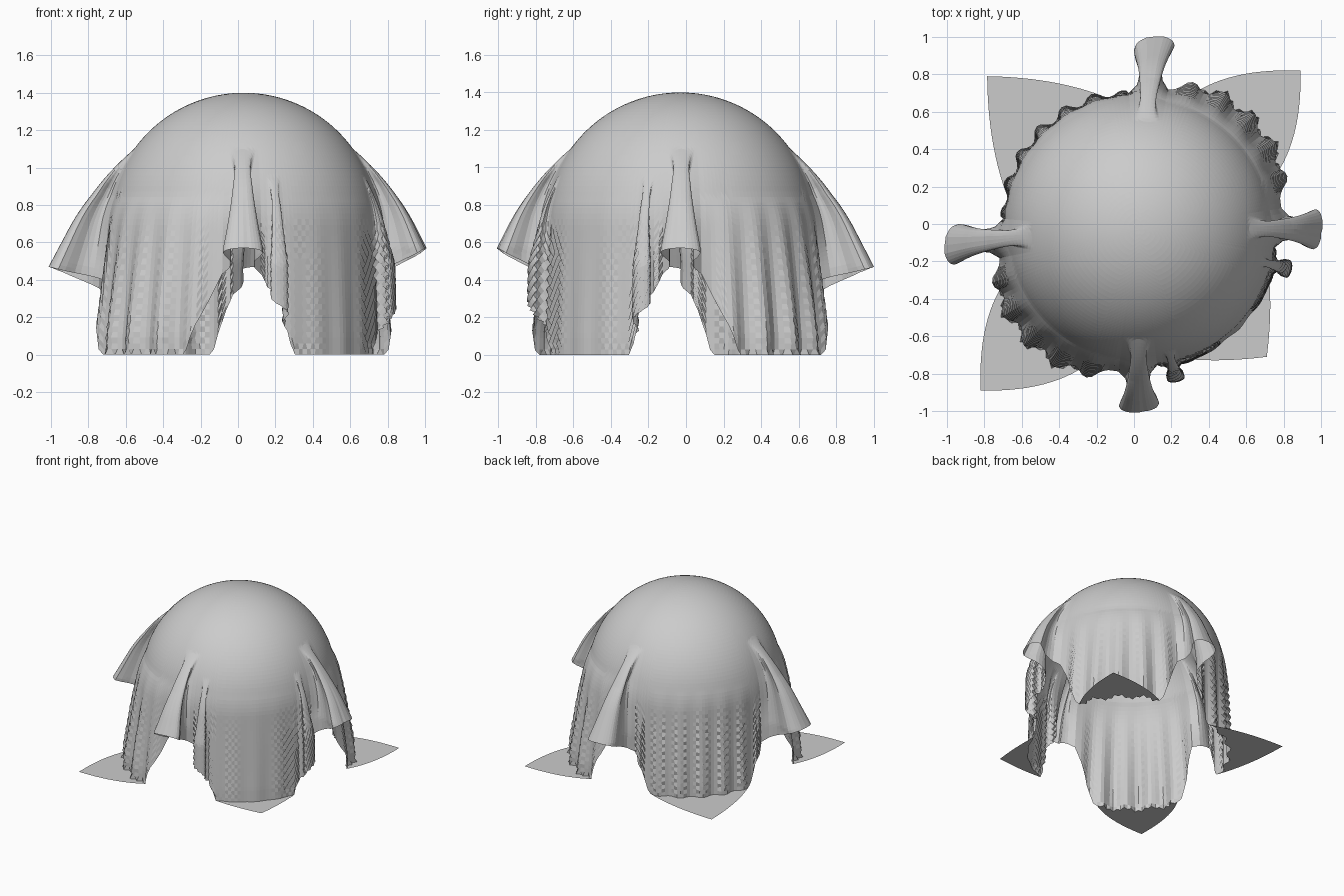
import bpy, bmesh, math
from mathutils import Vector

if "Cube" in bpy.data.objects:
    bpy.data.objects.remove(bpy.data.objects["Cube"])

CX, CY = 0.03, -0.03          # axis of the hidden ball the cloth hangs on
R, ZC = 0.72, 0.68
ROWS, FLAP_ROWS = 60, 10

# folds: angle, half width, depth, tip hem, hem at -side and +side, sideways lean, small flag
EARS = [(0.5, 8, 0.25, 0.57, 0.43, 0.43, -0.01, 0),
        (86.5, 8, 0.29, 0.47, 0.40, 0.32, -0.02, 0),
        (183.5, 8, 0.30, 0.47, 0.32, 0.40, 0.02, 0),
        (269.4, 8, 0.25, 0.57, 0.43, 0.43, 0.01, 0),
        (345.2, 3.6, 0.09, 0, 0, 0, 0, 1), (283.7, 3.6, 0.09, 0, 0, 0, 0, 1)]
# hanging corners: angle, half width on floor, foot radius, fold size, zigzag size, corner, edge bow
PANELS = [(45, 23, 0.845, 0.026, 0.004, (0.89, 0.82), 0.09),
          (135, 32, 0.75, 0.018, 0.011, (-0.785, 0.79), 0.07),
          (225, 23, 0.845, 0.026, 0.004, (-0.82, -0.89), 0.09),
          (315, 24, 0.75, 0.004, 0.011, (0.71, -0.71), 0.03)]
# half outline of a fold seen from above: tangent offset, outward share
OMEGA = [(0, 1), (0.05, 0.985), (0.09, 0.9), (0.105, 0.79), (0.09, 0.64),
         (0.06, 0.43), (0.06, 0.18), (0.1, 0)]


def clamp(v):
    return max(0.0, min(1.0, v))


def diff(a, b):
    return (a - b + 180) % 360 - 180


def omega(q, pinch):
    """Fold outline; pinch narrows it near its top."""
    t = min(abs(q), 0.9999) * (len(OMEGA) - 1)
    i = int(t)
    a, b, f = OMEGA[i], OMEGA[i + 1], t - int(t)
    a0 = a[0] * pinch
    b0 = b[0] * (pinch if i + 2 < len(OMEGA) else 1)
    return math.copysign(a0 + (b0 - a0) * f, q), a[1] + (b[1] - a[1]) * f


def panel_of(a):
    return min(PANELS, key=lambda p: abs(diff(a, p[0])))


def hem(a):
    """Height of the cloth edge: on the floor at corners, raised at the folds."""
    for e in EARS[:4]:
        q = diff(a, e[0]) / e[1]
        if abs(q) <= 1:
            side = e[5] if q > 0 else e[4]
            return e[3] + (side - e[3]) * q * q
    p = panel_of(a)
    d = diff(a, p[0])
    if abs(d) <= p[1]:
        return 0.0
    e = min(EARS[:4], key=lambda e: abs(diff(a, e[0])))
    limit = abs(diff(e[0], p[0])) - e[1]
    side = e[5] if diff(a, e[0]) > 0 else e[4]
    return side * clamp((abs(d) - p[1]) / (limit - p[1])) ** 0.8


def place(a, s, row, col):
    """Point of the cloth at angle a, length s down from the crown."""
    if s < R * math.pi / 2:
        r, z = R * math.sin(s / R), ZC + R * math.cos(s / R)
    else:
        r, z = R, max(0.0, ZC - (s - R * math.pi / 2))
    ang, tang = math.radians(a), 0.0
    p = panel_of(a)
    d = diff(a, p[0])
    win = max(0.0, math.cos(math.radians(2 * d)))
    low = clamp((0.85 - z) / 0.75)
    r += (p[2] - R) * math.sqrt(win) * low ** 0.8
    wave = math.cos(math.radians(28 * d))
    r += p[3] * wave * math.sqrt(win) * low
    # crumpled zigzag cells
    spots = clamp((abs(d) - 10) / 8) if p[0] == 315 else clamp(0.35 + wave)
    if all(abs(diff(a, e[0])) > e[1] for e in EARS[:4]):
        r += p[4] * (-1) ** (row + col) * spots * clamp((0.72 - z) / 0.2) * clamp(z / 0.06)
    if z < 0.02 and p[3] > 0.02 and abs(d) < p[1] - 2:
        r += 0.015 * (-1) ** col
    for c, half, depth, tip, _, _, lean, small in EARS:
        q = diff(a, c) / half
        if abs(q) <= 1:
            top, end = (0.95, 0.5) if small else (1.1, tip)
            g = min(1.05, max(0.0, (top - z) / (top - end)))
            t, out = omega(q, 0.42 + 0.58 * min(1, g) ** 1.8)
            k = half / 8
            ang = math.radians(c)
            # ease from the round ball into the hanging loop
            flat = math.radians(half * q)
            m = clamp(g * 3)
            base_t, base_r = r * math.sin(flat), r * math.cos(flat)
            edge = r * math.sin(math.radians(half)) / (0.1 * k)
            tang = base_t + (t * k * edge - base_t) * m + lean * out * g
            r = base_r + depth * g * out
    return Vector((CX + r * math.cos(ang) - tang * math.sin(ang),
                   CY + r * math.sin(ang) + tang * math.cos(ang), z))


# columns: even spacing on panels, denser round the folds
angles = []
for e in EARS:
    n = 9 if e[-1] else 16
    angles += [(e[0] + e[1] * i / n) % 360 for i in range(-n, n + 1)]
for i in range(200):
    a = i * 1.8
    if all(abs(diff(a, e[0])) > e[1] + 0.5 for e in EARS):
        angles.append(a)
angles.sort()
N = len(angles)

bm = bmesh.new()
crown = bm.verts.new((CX, CY, ZC + R))
cols = []
for ci, a in enumerate(angles):
    length = R * math.pi / 2 + ZC - hem(a)
    if hem(a) > ZC:
        length = R * math.acos((hem(a) - ZC) / R)
    cols.append([bm.verts.new(place(a, length * k / ROWS, k, ci))
                 for k in range(1, ROWS + 1)])

# dome and hanging walls
for i in range(N):
    A, B = cols[i], cols[(i + 1) % N]
    bm.faces.new((crown, A[0], B[0]))
    for k in range(ROWS - 1):
        bm.faces.new((A[k], A[k + 1], B[k + 1], B[k]))

# corners lying flat on the floor
for pa, foot, _, _, _, corner, bow in PANELS:
    ids = [i for i in range(N) if abs(diff(angles[i], pa)) <= foot]
    ids.sort(key=lambda i: diff(angles[i], pa))
    ends = [cols[ids[0]][-1].co.copy(), cols[ids[-1]][-1].co.copy()]
    tip = Vector((*corner, 0))
    side = Vector((-math.sin(math.radians(pa)), math.cos(math.radians(pa)), 0))
    span = len(ids) - 1
    prev = None
    for j, i in enumerate(ids):
        w = 2 * j / span - 1
        end, sgn = (ends[0], -1) if w < 0 else (ends[1], 1)
        ctrl = (end + tip) / 2 + side * sgn * bow
        t = 1 - abs(w)
        rim = end * (1 - t) ** 2 + ctrl * 2 * t * (1 - t) + tip * t * t
        root = cols[i][-1]
        if t < 1e-6:
            line = [root] * (FLAP_ROWS + 1)
        else:
            line = [root] + [bm.verts.new(root.co.lerp(rim, k / FLAP_ROWS))
                             for k in range(1, FLAP_ROWS + 1)]
        if prev:
            for k in range(FLAP_ROWS):
                quad = list(dict.fromkeys((prev[k], prev[k + 1], line[k + 1], line[k])))
                if len(quad) > 2:
                    bm.faces.new(quad)
        prev = line

bmesh.ops.recalc_face_normals(bm, faces=bm.faces)
mesh = bpy.data.meshes.new("draped_cloth")
bm.to_mesh(mesh)
bm.free()
cloth = bpy.data.objects.new("draped_cloth", mesh)
bpy.context.collection.objects.link(cloth)
